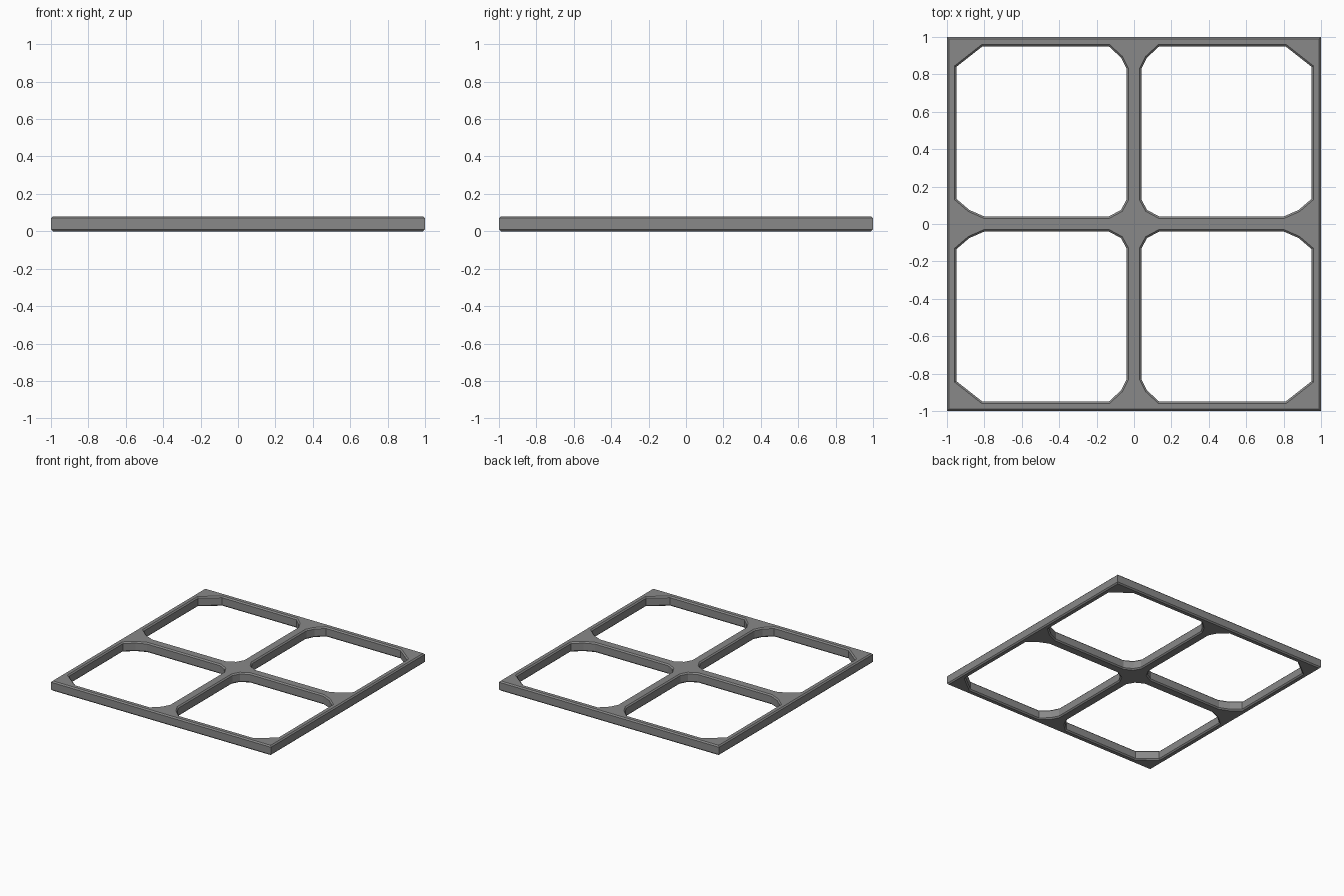
import bpy

if "Cube" in bpy.data.objects:
    bpy.data.objects.remove(bpy.data.objects["Cube"])

HEIGHT = 0.08
CHAMFER = 0.01

# One window opening (right rear quadrant), the others are mirrored from it
window = [(0.04, 0.13), (0.07, 0.075), (0.135, 0.04),
          (0.80, 0.04), (0.88, 0.075), (0.95, 0.135),
          (0.95, 0.84), (0.81, 0.95),
          (0.135, 0.95), (0.07, 0.89), (0.04, 0.83)]

curve = bpy.data.curves.new("window_frame", 'CURVE')
curve.dimensions = '2D'
curve.fill_mode = 'BOTH'
curve.extrude = HEIGHT / 2 - CHAMFER
curve.bevel_depth = CHAMFER
curve.bevel_resolution = 0
curve.offset = -CHAMFER


def add_loop(points):
    s = curve.splines.new('POLY')
    s.points.add(len(points) - 1)
    for p, (x, y) in zip(s.points, points):
        p.co = (x, y, 0, 1)
    s.use_cyclic_u = True


# Outer square
add_loop([(-1, -1), (1, -1), (1, 1), (-1, 1)])

# Four openings, kept in the same winding
for sx in (1, -1):
    for sy in (1, -1):
        pts = [(x * sx, y * sy) for x, y in window]
        add_loop(pts if sx * sy > 0 else pts[::-1])

# Chamfered frame turned into a mesh resting on the ground plane
frame = bpy.data.objects.new("window_frame", curve)
bpy.context.collection.objects.link(frame)
bpy.context.view_layer.objects.active = frame
frame.select_set(True)
frame.location.z = HEIGHT / 2
bpy.ops.object.convert(target='MESH')
frame = bpy.context.object
bpy.ops.object.mode_set(mode='EDIT')
bpy.ops.mesh.select_all(action='SELECT')
bpy.ops.mesh.remove_doubles(threshold=0.0005)
bpy.ops.mesh.normals_make_consistent(inside=False)
bpy.ops.object.mode_set(mode='OBJECT')
bpy.ops.object.shade_flat()

# Dark grey finish
dark = bpy.data.materials.new("dark_grey")
dark.diffuse_color = (0.25, 0.25, 0.25, 1)
dark.use_nodes = True
dark.node_tree.nodes["Principled BSDF"].inputs["Base Color"].default_value = dark.diffuse_color
frame.data.materials.clear()
frame.data.materials.append(dark)
